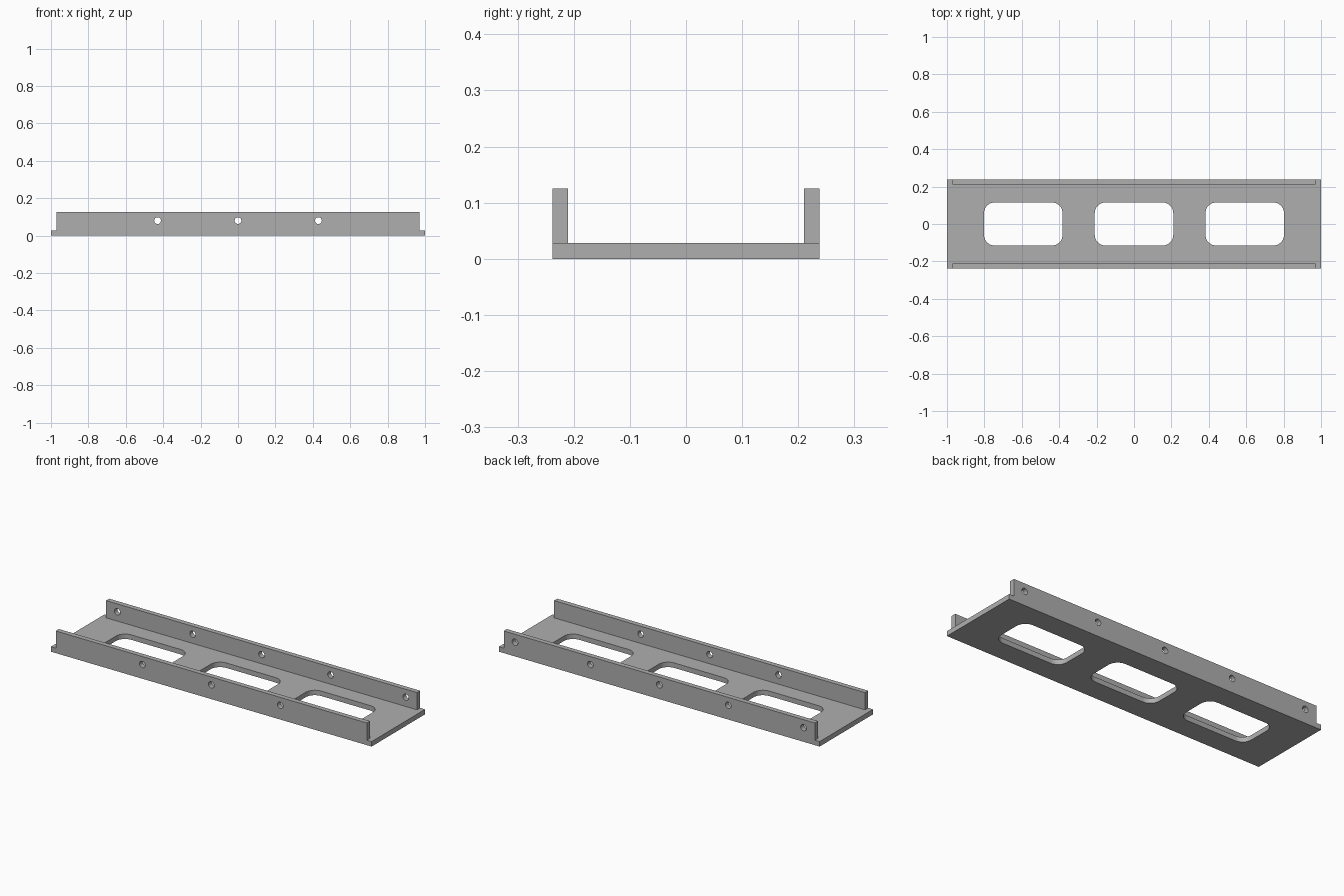
import bpy, bmesh, math

cube = bpy.data.objects.get("Cube")
if cube:
    bpy.data.objects.remove(cube, do_unlink=True)

# Overall sizes
HALF_L, HALF_W, HEIGHT, THICK = 1.0, 0.238, 0.125, 0.028
WALL_HALF_L = 0.97
HOLE_Z, HOLE_R = 0.08, 0.018

metal = bpy.data.materials.new("light_grey_metal")
metal.use_nodes = True
GREY = (0.43, 0.43, 0.43, 1)
metal.diffuse_color = GREY
metal.node_tree.nodes["Principled BSDF"].inputs["Base Color"].default_value = GREY


def prism(name, outline, start, direction):
    """Extrude a closed outline of 3D points along a direction."""
    bm = bmesh.new()
    face = bm.faces.new([bm.verts.new([p + s for p, s in zip(pt, start)]) for pt in outline])
    out = bmesh.ops.extrude_face_region(bm, geom=[face])
    moved = [g for g in out["geom"] if isinstance(g, bmesh.types.BMVert)]
    bmesh.ops.translate(bm, verts=moved, vec=direction)
    bmesh.ops.recalc_face_normals(bm, faces=bm.faces)
    mesh = bpy.data.meshes.new(name)
    bm.to_mesh(mesh)
    bm.free()
    mesh.materials.append(metal)
    obj = bpy.data.objects.new(name, mesh)
    bpy.context.collection.objects.link(obj)
    return obj


def rounded_rect(half_x, half_y, radius, steps=8):
    points = []
    for i, (sx, sy) in enumerate([(1, 1), (-1, 1), (-1, -1), (1, -1)]):
        for k in range(steps + 1):
            a = (i + k / steps) * math.pi / 2
            points.append((sx * (half_x - radius) + radius * math.cos(a),
                           sy * (half_y - radius) + radius * math.sin(a), 0))
    return points


def circle_xz(radius, sides=24):
    turn = 2 * math.pi / sides
    return [(radius * math.cos(i * turn), 0, radius * math.sin(i * turn)) for i in range(sides)]


# U-shaped channel running along x
inner = HALF_W - THICK
section = [(-HALF_W, 0), (HALF_W, 0), (HALF_W, HEIGHT), (inner, HEIGHT),
           (inner, THICK), (-inner, THICK), (-inner, HEIGHT), (-HALF_W, HEIGHT)]
tray = prism("channel_tray", [(0, y, z) for y, z in section],
             (-HALF_L, 0, 0), (2 * HALF_L, 0, 0))

cutters = []

# Side walls stop short of both ends of the base
for side in (-1, 1):
    square = [(0, -1, THICK), (0, 1, THICK), (0, 1, 1), (0, -1, 1)]
    cutters.append(prism("end_cutter", square, (side * WALL_HALF_L, 0, 0), (side, 0, 0)))

# Three rounded windows in the base
for x in (-0.592, 0, 0.592):
    cutters.append(prism("window_cutter", rounded_rect(0.21, 0.115, 0.057),
                         (x, 0, -0.1), (0, 0, 0.18)))

# Screw holes: three in the front wall, five in the back wall
for side, places in ((-1, (-0.43, 0, 0.43)), (1, (-0.9, -0.43, 0, 0.43, 0.9))):
    for x in places:
        cutters.append(prism("hole_cutter", circle_xz(HOLE_R),
                             (x, side * 0.15, HOLE_Z), (0, side * 0.2, 0)))

for cutter in cutters:
    cutter.hide_render = True
    cut = tray.modifiers.new(cutter.name, "BOOLEAN")
    cut.operation = "DIFFERENCE"
    cut.solver = "EXACT"
    cut.object = cutter

# Bake the cuts and drop the helpers
graph = bpy.context.evaluated_depsgraph_get()
baked = bpy.data.meshes.new_from_object(tray.evaluated_get(graph))
tray.modifiers.clear()
tray.data = baked
baked.name = "channel_tray"
for cutter in cutters:
    bpy.data.objects.remove(cutter, do_unlink=True)

# Smooth the rounded corners and holes, keep other edges sharp
bpy.ops.object.select_all(action="DESELECT")
tray.select_set(True)
bpy.context.view_layer.objects.active = tray
bpy.ops.object.shade_smooth_by_angle(angle=math.radians(30))
